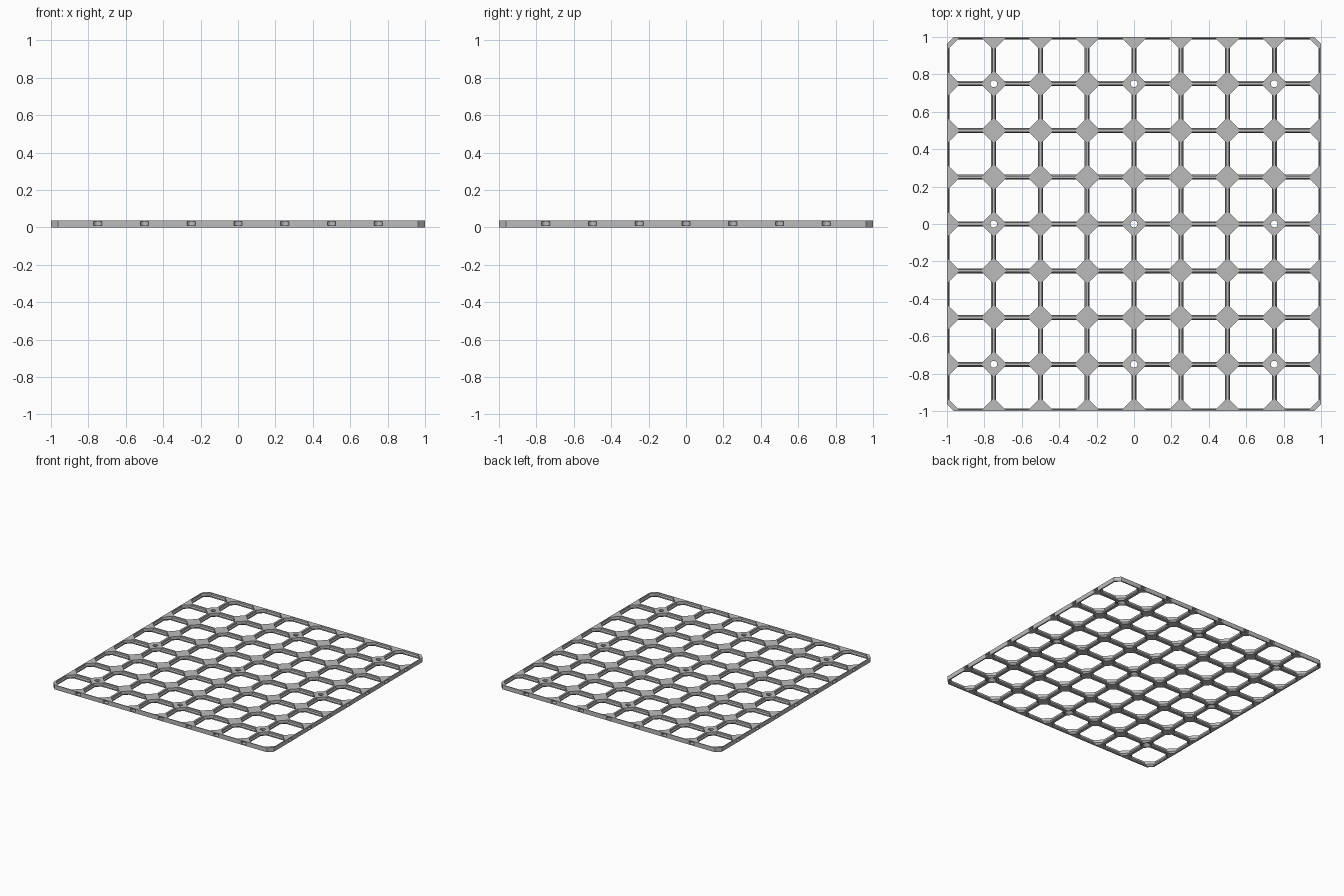
import bpy, bmesh, math

if "Cube" in bpy.data.objects:
    bpy.data.objects.remove(bpy.data.objects["Cube"])

N = 8                 # cells per side
S = 2 / (N * 28)      # model units per design unit
H = 14                # half a cell
EDGE = N * H          # half the plate
CUT = 4.2             # clipped plate corners
TOP = 4.0
# opening levels, bottom to top: height, rib half thickness, corner brace distance
LEVELS = [(0, 1.1, 4.17), (0.4, 1.5, 4.57), (1.4, 1.5, 5.57),
          (2.4, 0.8, 5.57), (TOP, 0.8, 5.57)]


def new_object(name, bm):
    bmesh.ops.recalc_face_normals(bm, faces=bm.faces)
    mesh = bpy.data.meshes.new(name)
    bm.to_mesh(mesh)
    bm.free()
    obj = bpy.data.objects.new(name, mesh)
    bpy.context.collection.objects.link(obj)
    return obj


def face(bm, pts):
    return bm.faces.new([bm.verts.new([c * S for c in p]) for p in pts])


def turned(cx, cy, k, x, y, z):
    """Point in a cell, turned by k quarter turns."""
    for _ in range(k):
        x, y = -y, x
    return (cx + x, cy + y, z)


# ribbed plate: one bevelled eight-sided opening per cell
bm = bmesh.new()
for i in range(N):
    for j in range(N):
        cx, cy = (2 * i + 1) * H - EDGE, (2 * j + 1) * H - EDGE
        for k in range(4):
            def p(x, y, z):
                return turned(cx, cy, k, x, y, z)

            def ring(level):
                z, w, c = level
                return z, H - w, H - c * math.sqrt(2) + w
            # opening walls: one side and one corner per quarter
            for lo, hi in zip(LEVELS, LEVELS[1:]):
                z0, a0, b0 = ring(lo)
                z1, a1, b1 = ring(hi)
                face(bm, [p(a0, -b0, z0), p(a0, b0, z0), p(a1, b1, z1), p(a1, -b1, z1)])
                face(bm, [p(a0, b0, z0), p(b0, a0, z0), p(b1, a1, z1), p(a1, b1, z1)])
            # flat bottom and top
            corner = p(H, H, 0)
            clipped = abs(corner[0]) > EDGE - 1 and abs(corner[1]) > EDGE - 1
            tip = [(H, H - CUT), (H - CUT, H)] if clipped else [(H, H)]
            for level in (LEVELS[0], LEVELS[-1]):
                z, a, b = ring(level)
                face(bm, [p(a, -b, z), p(H, -b, z), p(H, b, z), p(a, b, z)])
                face(bm, [p(a, b, z), p(H, b, z)] + [p(x, y, z) for x, y in tip]
                     + [p(b, H, z), p(b, a, z)])
            # outer rim
            b0, b1 = ring(LEVELS[0])[2], ring(LEVELS[-1])[2]

            def wall(q0, q1, r0, r1):
                face(bm, [p(*q0, 0), p(*r0, 0), p(*r1, TOP), p(*q1, TOP)])
            side = p(H, 0, 0)
            if max(abs(side[0]), abs(side[1])) > EDGE - 1:
                wall((H, -b0), (H, -b1), (H, b0), (H, b1))
                wall((H, b0), (H, b1), tip[0], tip[0])
            side = p(0, H, 0)
            if max(abs(side[0]), abs(side[1])) > EDGE - 1:
                wall(tip[-1], tip[-1], (b0, H), (b1, H))
            if clipped:
                wall(tip[0], tip[0], tip[1], tip[1])
bmesh.ops.remove_doubles(bm, verts=bm.verts, dist=1e-5)
plate = new_object("grid_plate", bm)


def prism(bm, rings):
    """Closed solid from stacked rings of points."""
    rows = [[bm.verts.new([c * S for c in q]) for q in r] for r in rings]
    bm.faces.new(rows[0])
    bm.faces.new(rows[-1])
    n = len(rows[0])
    for a, b in zip(rows, rows[1:]):
        for i in range(n):
            bm.faces.new([a[i], a[(i + 1) % n], b[(i + 1) % n], b[i]])


cut = bmesh.new()
# countersunk screw holes, heads on the underside
SCREW = [(-1, 3.6), (1, 3.6), (2.55, 2.05), (5, 2.05)]
for x in (-84, 0, 84):
    for y in (-84, 0, 84):
        prism(cut, [[(x + r * math.cos(t * math.pi / 16), y + r * math.sin(t * math.pi / 16), z)
                     for t in range(32)] for z, r in SCREW])
# joining slots along the four rims: depth, half width
SLOT = [(-1, 2.5), (0.1, 2.5), (0.6, 2.25), (1.4, 2.5), (2.6, 2.2), (3.4, 1.5), (3.85, 0.6)]
outline = [(EDGE - d, w) for d, w in SLOT] + [(EDGE - d, -w) for d, w in reversed(SLOT)]
for k in range(4):
    for n in range(1, N):
        off = n * 28 - EDGE
        prism(cut, [[turned(0, 0, k, x, off + y, z) for x, y in outline] for z in (1.0, 3.4)])
cutter = new_object("hole_cutter", cut)
cutter.hide_render = True

mod = plate.modifiers.new("holes", 'BOOLEAN')
mod.operation = 'DIFFERENCE'
mod.solver = 'EXACT'
mod.object = cutter
bpy.context.view_layer.objects.active = plate
plate.select_set(True)
bpy.ops.object.modifier_apply(modifier=mod.name)
bpy.data.objects.remove(cutter)

grey = bpy.data.materials.new("light_grey")
grey.diffuse_color = (0.5, 0.5, 0.5, 1)
grey.use_nodes = True
grey.node_tree.nodes["Principled BSDF"].inputs["Base Color"].default_value = grey.diffuse_color
plate.data.materials.clear()
plate.data.materials.append(grey)
bpy.ops.object.shade_smooth_by_angle(angle=math.radians(25))
